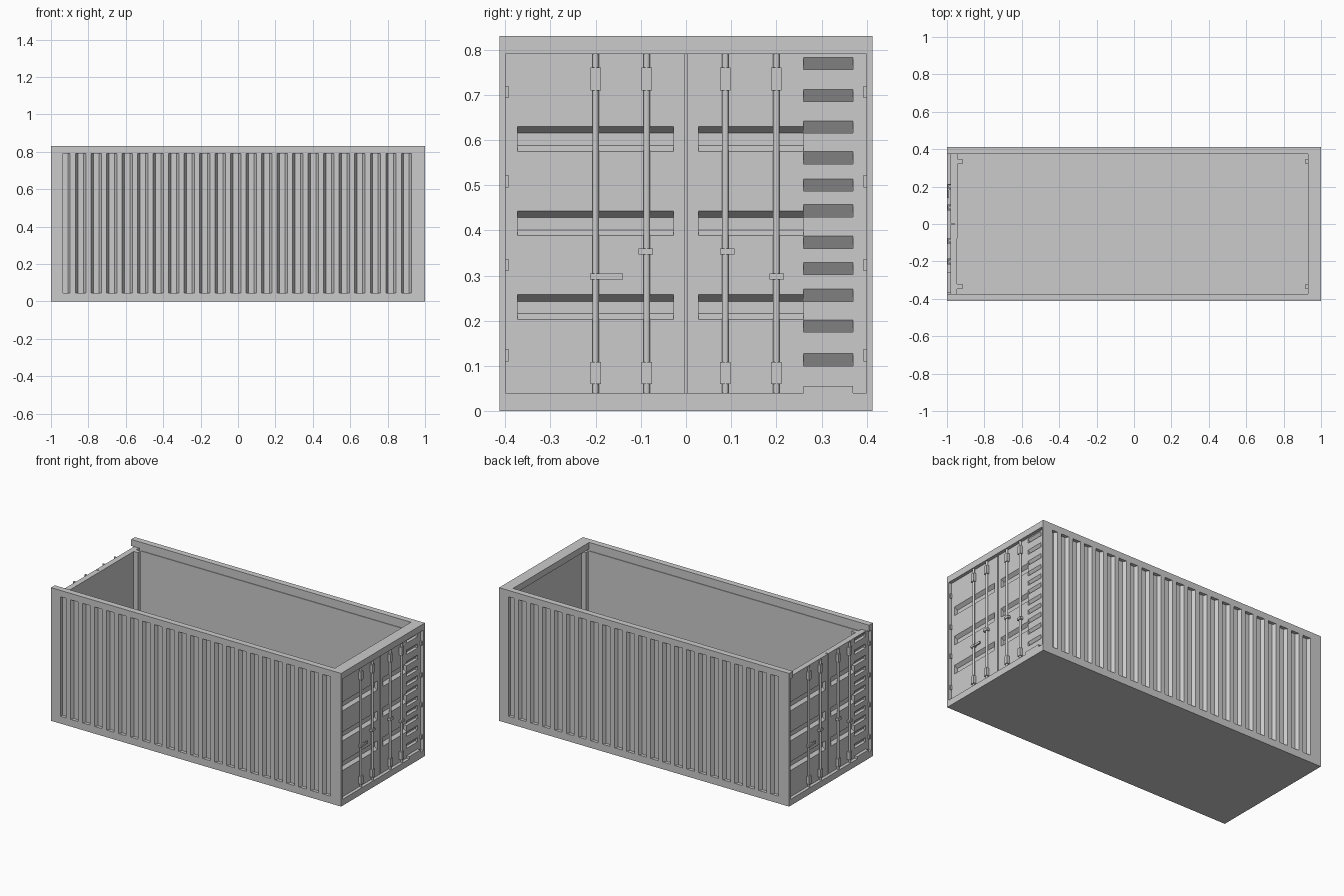
import bpy, bmesh, math
from mathutils import Matrix, Vector

if "Cube" in bpy.data.objects:
    bpy.data.objects.remove(bpy.data.objects["Cube"], do_unlink=True)

steel = bpy.data.materials.new("grey_steel")
GREY = (0.6, 0.6, 0.6, 1)
steel.diffuse_color = GREY
steel.use_nodes = True
steel.node_tree.nodes["Principled BSDF"].inputs["Base Color"].default_value = GREY

HALF_TURN = Matrix.Rotation(math.pi, 4, "Z")
HX, HY, TOP, SILL, LINTEL = 1.0, 0.4125, 0.83, 0.04, 0.79
FACE, INNER, DEPTH = 0.98, 0.945, 0.02


def finish(name, bm, both=False):
    """Make an object, and its half-turned twin if both is set."""
    bmesh.ops.recalc_face_normals(bm, faces=bm.faces)
    mesh = bpy.data.meshes.new(name)
    bm.to_mesh(mesh)
    bm.free()
    mesh.materials.append(steel)
    for suffix in ("", "_twin")[: 2 if both else 1]:
        ob = bpy.data.objects.new(name + suffix, mesh)
        bpy.context.collection.objects.link(ob)
        if suffix:
            ob.matrix_world = HALF_TURN


def add_box(bm, x, y, z):
    size = Vector((x[1] - x[0], y[1] - y[0], z[1] - z[0]))
    mid = Vector((sum(x), sum(y), sum(z))) / 2
    bmesh.ops.create_cube(bm, size=1, matrix=Matrix.Translation(mid) @ Matrix.Diagonal((*size, 1)))


def add_prism(bm, points, axis, span):
    """Extrude a closed outline along y (points are x, z) or z (points are x, y)."""
    def place(p, d):
        return (p[0], d, p[1]) if axis == "y" else (p[0], p[1], d)
    face = bm.faces.new([bm.verts.new(place(p, span[0])) for p in points])
    move = Vector(place((0, 0), span[1] - span[0]))
    new = bmesh.ops.extrude_face_region(bm, geom=[face])["geom"]
    bmesh.ops.translate(bm, vec=move, verts=[v for v in new if isinstance(v, bmesh.types.BMVert)])


def add_rod(bm, y):
    place = Matrix.Translation((FACE + 0.008, y, (SILL + LINTEL) / 2))
    bmesh.ops.create_cone(bm, cap_ends=True, segments=12, radius1=0.007, radius2=0.007,
                          depth=LINTEL - SILL, matrix=place)


# Floor slab
bm = bmesh.new()
add_box(bm, (-HX, HX), (-HY, HY), (0, SILL))
finish("floor", bm)

# Corrugated side wall: a flat strip with tapered grooves
START, END, WALL_IN = -0.935, 0.935, -0.38
outer = [(START, -HY + DEPTH), (-0.909, -HY + DEPTH), (-0.897, -HY)]
for i in range(22):
    c = -0.841 + i * 0.0829
    outer += [(c - 0.027, -HY), (c - 0.015, -HY + DEPTH), (c + 0.015, -HY + DEPTH), (c + 0.027, -HY)]
outer += [(END, -HY), (END, WALL_IN), (START, WALL_IN)]
bm = bmesh.new()
add_prism(bm, outer, "z", (0.045, LINTEL))
finish("side_wall", bm, True)

# Rails and corner columns of each side
bm = bmesh.new()
add_box(bm, (-HX, HX), (-HY, -0.375), (LINTEL, TOP))
add_box(bm, (START, END), (-HY, WALL_IN), (SILL, 0.045))
add_box(bm, (START, END), (WALL_IN, WALL_IN + 0.004), (0.765, 0.775))
for s in (-1, 1):
    add_box(bm, sorted((s * HX, s * 0.935)), (-HY, -0.4), (SILL, LINTEL))
    add_box(bm, sorted((s * INNER, s * 0.935)), (-0.4, WALL_IN), (SILL, LINTEL))
finish("side_frame", bm, True)

# Header over one end only
bm = bmesh.new()
add_box(bm, (0.93, HX), (-0.375, 0.375), (LINTEL, TOP))
finish("end_header", bm)

# Door outlines: flat, with three channels, and with louvres
foot, head = [(INNER, SILL), (FACE, SILL)], [(FACE, LINTEL), (INNER, LINTEL)]
channels = []
for z in (0.203, 0.388, 0.575):
    channels += [(FACE, z), (FACE - DEPTH, z + 0.013), (FACE - DEPTH, z + 0.04), (FACE, z + 0.055)]
louvres = []
for z in (0.1, 0.175, 0.243, 0.302, 0.36, 0.43, 0.487, 0.547, 0.615, 0.685, 0.756):
    louvres += [(FACE, z), (FACE - DEPTH, z), (FACE, z + 0.027)]

# Door leaves
bm = bmesh.new()
for span in ((-0.4, -0.373), (-0.028, -0.003), (0.003, 0.028), (0.37, 0.4)):
    add_prism(bm, foot + head, "y", span)
for span in ((-0.373, -0.028), (0.028, 0.26)):
    add_prism(bm, foot + channels + head, "y", span)
add_prism(bm, foot + louvres + head, "y", (0.26, 0.37))
add_box(bm, (INNER, FACE - DEPTH), (-0.003, 0.003), (SILL, LINTEL))
finish("doors", bm, True)

# Raised sill below the louvres
bm = bmesh.new()
add_box(bm, (FACE, HX), (0.26, 0.37), (SILL, 0.055))
finish("louvre_sill", bm, True)

# Locking rods with their brackets
bm = bmesh.new()
for y in (-0.2, -0.087, 0.087, 0.2):
    add_rod(bm, y)
    for z in ((0.06, 0.108), (0.71, 0.76)):
        add_box(bm, (FACE, 0.998), (y - 0.0115, y + 0.0115), z)
finish("locking_rods", bm, True)

# Handles
bm = bmesh.new()
for y in ((-0.105, -0.073), (0.075, 0.107)):
    add_box(bm, (FACE, 0.998), y, (0.346, 0.36))
for y in ((-0.213, -0.183), (0.185, 0.217)):
    add_box(bm, (FACE, 0.998), y, (0.291, 0.304))
add_box(bm, (0.988, 0.996), (-0.183, -0.14), (0.291, 0.304))
finish("door_handles", bm, True)

# Hinges
bm = bmesh.new()
for z in (0.11, 0.31, 0.495, 0.693):
    for y in ((-0.4, -0.393), (0.393, 0.4)):
        add_box(bm, (FACE, 0.992), y, (z, z + 0.027))
finish("door_hinges", bm, True)

# Inner corner posts
bm = bmesh.new()
for y in ((-0.348, -0.322), (0.322, 0.348)):
    add_box(bm, (0.916, INNER), y, (SILL, LINTEL))
finish("inner_posts", bm, True)
